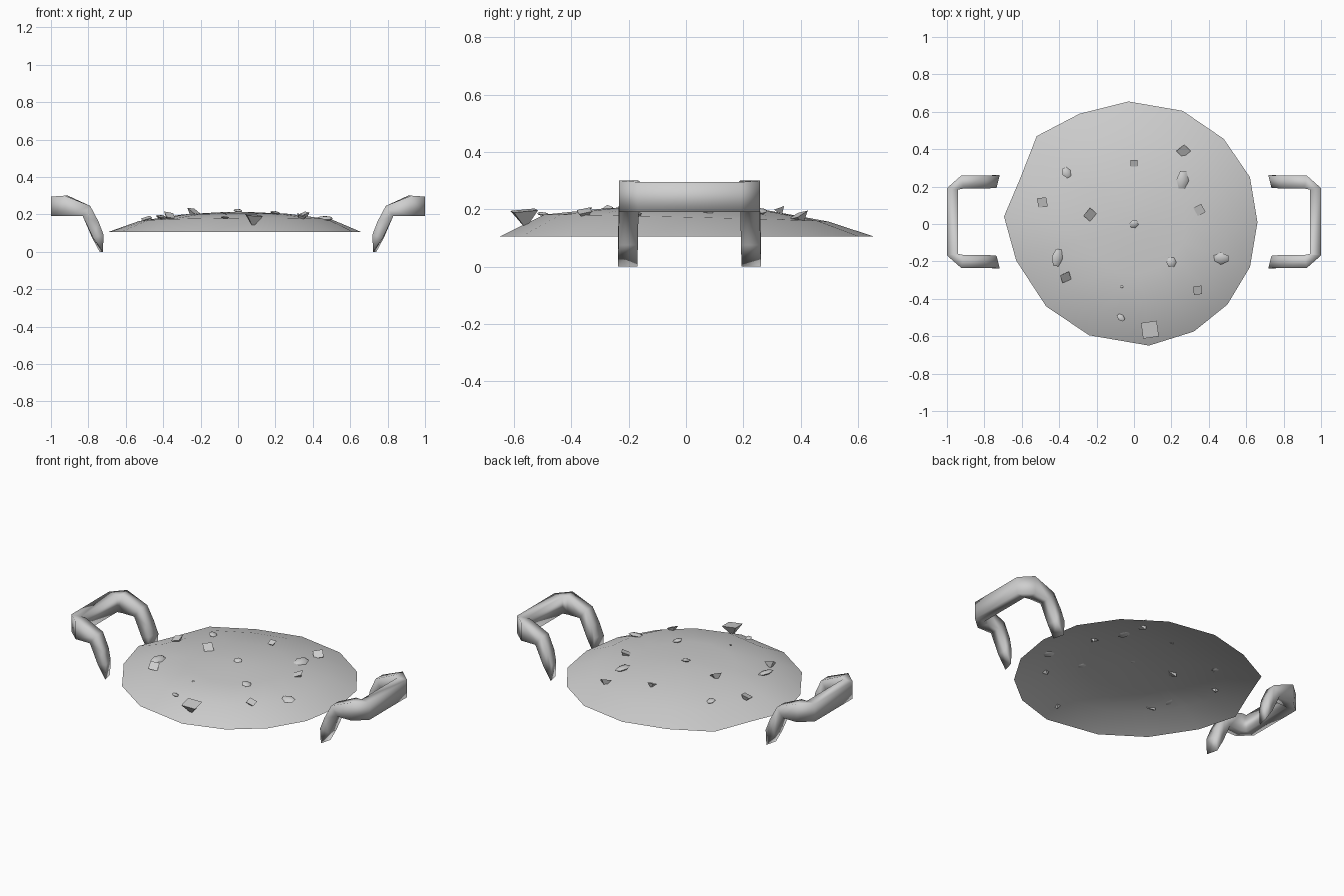
import bpy, bmesh, math
from mathutils import Matrix, Vector

if "Cube" in bpy.data.objects:
    bpy.data.objects.remove(bpy.data.objects["Cube"])

grey = bpy.data.materials.new("light grey")
grey.diffuse_color = (0.62, 0.62, 0.62, 1)
grey.use_nodes = True
grey.node_tree.nodes["Principled BSDF"].inputs["Base Color"].default_value = grey.diffuse_color


def finish(name, bm, smooth=None, fix=True):
    if fix:
        bmesh.ops.recalc_face_normals(bm, faces=bm.faces)
    me = bpy.data.meshes.new(name)
    bm.to_mesh(me)
    bm.free()
    ob = bpy.data.objects.new(name, me)
    bpy.context.collection.objects.link(ob)
    me.materials.append(grey)
    if smooth:
        bpy.ops.object.select_all(action='DESELECT')
        ob.select_set(True)
        bpy.context.view_layer.objects.active = ob
        bpy.ops.object.shade_smooth_by_angle(angle=math.radians(smooth))
    return ob


# Food mound: open, domed sheet with an uneven 16-sided rim, fuller at the front
rim = [(.66, .01), (.62, .25), (.48, .455), (.26, .605), (-.03, .655), (-.29, .59),
       (-.52, .47), (-.61, .24), (-.695, .04), (-.63, -.195), (-.47, -.44),
       (-.24, -.595), (.08, -.65), (.32, -.575), (.50, -.43), (.62, -.23)]
levels = [(1, .105, 0), (.76, .169, .012), (.42, .201, .003), (.15, .211, 0)]
bm = bmesh.new()
rings = [[bm.verts.new((x * f, y * f, z - t * y / .65 + t * .3 * x / .65)) for x, y in rim]
         for f, z, t in levels]
top = bm.verts.new((0, 0, .214))
n = len(rim)
for i in range(n):
    j = (i + 1) % n
    for a, b in zip(rings, rings[1:]):
        bm.faces.new((a[i], a[j], b[j], b[i]))
    bm.faces.new((rings[-1][i], rings[-1][j], top))
finish("food_mound", bm, 60, fix=False)


def mound_z(x, y):
    r = math.hypot(x, y) / .655
    for (f0, z0, t0), (f1, z1, t1) in zip(levels, levels[1:] + [(0, .214, 0)]):
        if r >= f1:
            k = (r - f1) / (f0 - f1)
            return z1 + (z0 - z1) * k - (t1 + (t0 - t1) * k) * y / (.65 * max(r, .1))
    return .214


# Handles: four-cornered bar following a bracket path, mirrored to both sides
# station: outer (x, y), inner (x, y), top z, bottom z, x shift of bottom edge
half = [((.718, .25), (.735, .182), .09, 0, .005),
        ((.745, .248), (.75, .18), .16, .075, .03),
        ((.79, .246), (.79, .178), .245, .19, .04),
        ((.925, .246), (.91, .178), .30, .19, 0),
        ((1.0, .18), (.94, .172), .295, .19, 0)]
path = [(s, 1) for s in half] + [(s, -1) for s in reversed(half)]
for name, side in (("right_handle", 1), ("left_handle", -1)):
    bm = bmesh.new()
    loops = []
    for ((ox, oy), (ix, iy), zt, zb, dx), m in path:
        loops.append([bm.verts.new((side * x, m * y + .012, z)) for x, y, z in
                      ((ox, oy, zt), (ix, iy, zt), (ix + dx, iy, zb), (ox + dx, oy, zb))])
    for a, b in zip(loops, loops[1:]):
        for i in range(4):
            j = (i + 1) % 4
            bm.faces.new((a[i], a[j], b[j], b[i]))
    bm.faces.new(loops[0])
    bm.faces.new(loops[-1])
    finish(name, bm, 130)


# Diced pieces: tilted square wedges with their point pushed into the mound
# (x, y, size, turn, tilt about x, tilt about y)
wedges = [(0, .325, .037, 0, 20, 0), (.265, .39, .055, 40, 25, 10), (.35, .075, .05, 30, 15, -15),
          (-.235, .05, .055, 45, 20, 25), (-.49, .115, .052, 10, 15, -15),
          (.34, -.355, .046, 5, 10, 20), (-.365, -.285, .052, 15, 30, 20),
          (.085, -.565, .085, 8, 5, 5)]
for k, (x, y, s, rot, tx, ty) in enumerate(wedges):
    bm = bmesh.new()
    lift = .05 if s > .07 else .016
    m = (Matrix.Translation((x, y, mound_z(x, y) + lift))
         @ Matrix.Rotation(math.radians(tx), 4, 'X')
         @ Matrix.Rotation(math.radians(ty), 4, 'Y')
         @ Matrix.Rotation(math.radians(rot), 4, 'Z'))
    h = s / 2
    base = [bm.verts.new((a, b, 0)) for a, b in ((-h, -h), (h, -h), (h, h), (-h, h))]
    tip = bm.verts.new((0, 0, -s * .75))
    bm.faces.new(base)
    for i in range(4):
        bm.faces.new((base[i], base[(i + 1) % 4], tip))
    bmesh.ops.transform(bm, matrix=m, verts=bm.verts)
    finish("diced_piece_%d" % (k + 1), bm)

# Chopped flakes: flattened, faceted slivers (x, y, length, width, turn)
flakes = [(-.36, .275, .065, .05, 120), (.26, .235, .11, .068, 85), (.2, -.205, .06, .055, 90),
          (.465, -.185, .09, .065, 0), (-.41, -.18, .105, .06, 80), (-.07, -.5, .05, .035, 140),
          (0, 0, .05, .045, 20), (-.065, -.335, .02, .015, 0)]
for k, (x, y, l, w, rot) in enumerate(flakes):
    bm = bmesh.new()
    m = (Matrix.Translation((x, y, mound_z(x, y) + .006))
         @ Matrix.Rotation(math.radians(rot), 4, 'Z')
         @ Matrix.Rotation(math.radians(12), 4, 'X')
         @ Matrix.Diagonal((l, w, w * .35, 1)))
    bmesh.ops.create_uvsphere(bm, u_segments=6, v_segments=4, radius=.5, matrix=m)
    finish("chopped_flake_%d" % (k + 1), bm, 80)
